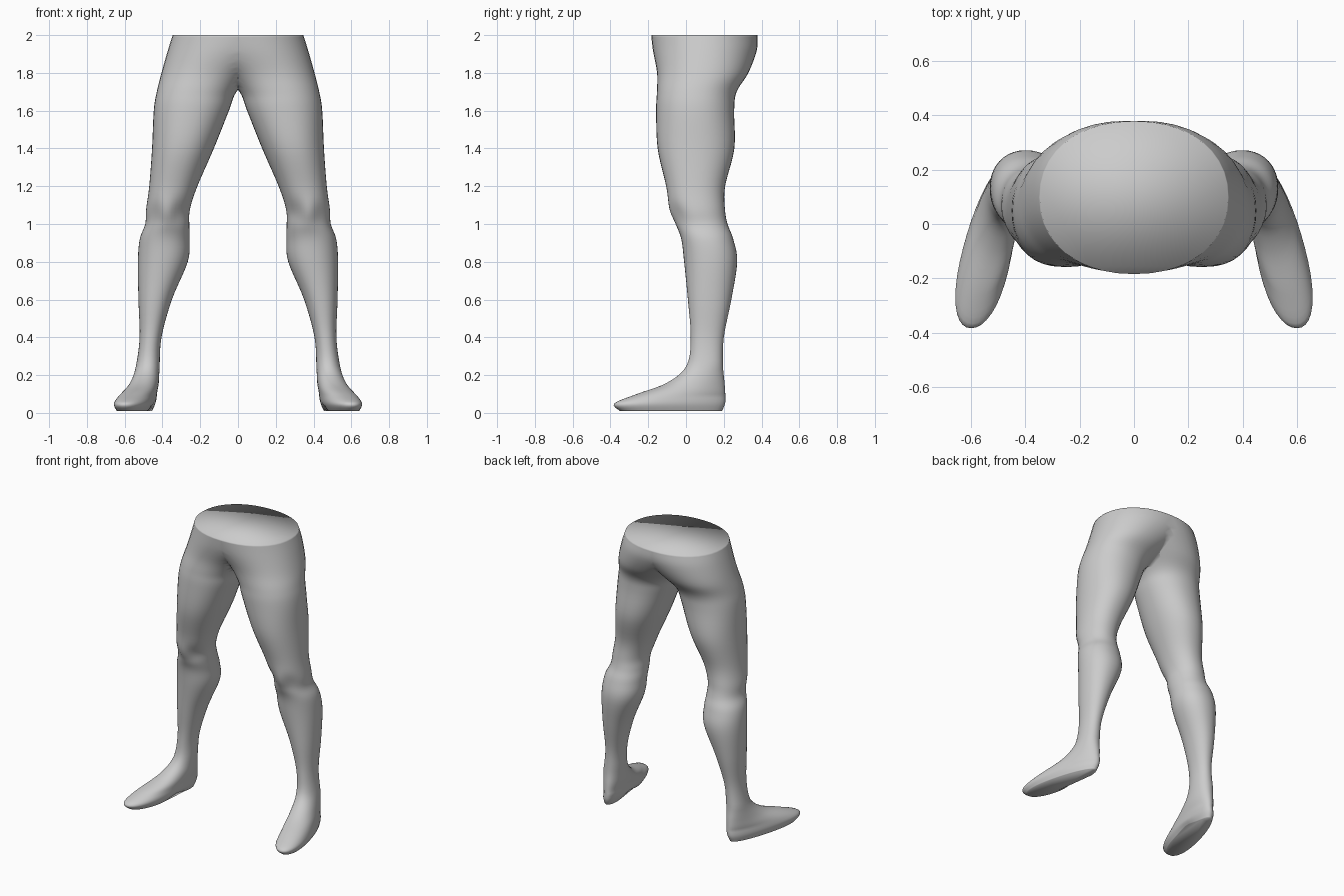
import bpy, bmesh, math

if "Cube" in bpy.data.objects:
    bpy.data.objects.remove(bpy.data.objects["Cube"])

SEG, SUB = 40, 5

# Horizontal stations of one leg: z, inner x, outer x, front y, back y
STATIONS = [
    (.01, .465, .615, -.35, .19),     # sole
    (.05, .448, .628, -.38, .207),    # toes
    (.10, .435, .602, -.26, .208),    # instep
    (.16, .42, .566, -.10, .204),
    (.25, .415, .54, .003, .196),     # ankle
    (.40, .405, .521, .025, .20),
    (.60, .35, .527, .01, .24),
    (.80, .266, .53, -.01, .271),     # calf
    (.92, .256, .52, -.025, .25),
    (1.0, .258, .491, -.055, .22),
    (1.08, .254, .486, -.088, .206),  # knee
    (1.2, .215, .47, -.105, .207),
    (1.4, .128, .455, -.15, .256),    # thigh
    (1.6, .048, .446, -.158, .255),
    (1.7, .008, .43, -.154, .268),    # crotch
    (1.8, -.09, .405, -.153, .33),    # buttocks
    (1.92, -.27, .371, -.175, .375),
    (2.0, -.345, .346, -.184, .378),  # waist
]


def smooth_stations(keys):
    """Catmull-Rom through the stations."""
    out = []
    for i in range(len(keys) - 1):
        p = [keys[max(i - 1, 0)], keys[i], keys[i + 1], keys[min(i + 2, len(keys) - 1)]]
        for s in range(SUB):
            t = s / SUB
            out.append([b + .5 * t * (c - a + t * (2 * a - 5 * b + 4 * c - d
                        + t * (3 * (b - c) + d - a))) for a, b, c, d in zip(*p)])
    return out + [list(keys[-1])]


def bell(v, middle, width):
    return math.exp(-((v - middle) / width) ** 2)


def rounded(v):
    """Makes an ellipse slightly boxy."""
    return math.copysign(abs(v) ** .93, v)


def ring(bm, z, x0, x1, y0, y1):
    cx, cy, rx, ry = (x0 + x1) / 2, (y0 + y1) / 2, (x1 - x0) / 2, (y1 - y0) / 2
    foot = min(1, max(0, (.25 - z) / .16))  # feet turn out and widen to the toes
    verts = []
    for i in range(SEG):
        a = 2 * math.pi * i / SEG
        c, s = rounded(math.cos(a)), rounded(math.sin(a))
        x = cx - .2 * foot * ry * s + rx * c * (1 - .2 * foot * s)
        y = cy + ry * s
        lift = 0
        if s < 0:  # kneecap, with hollows beside it
            y -= .03 * s * bell(z, 1.06, .06) * (1 - bell(x, .375, .05))
        if z < .06 and c < 0:  # arch under the inner side of the foot
            lift = -.5 * c * bell(y, -.02, .09) * (.06 - z)
        verts.append(bm.verts.new((x, y, z + lift)))
    return verts


# Legs and pelvis: one lofted half, cut at the middle and mirrored
bm = bmesh.new()
rings = [ring(bm, *k) for k in smooth_stations(STATIONS)]
for a, b in zip(rings, rings[1:]):
    for i in range(SEG):
        j = (i + 1) % SEG
        bm.faces.new((a[i], a[j], b[j], b[i]))
bm.faces.new(rings[0][::-1])
bm.faces.new(rings[-1])
bmesh.ops.bisect_plane(bm, geom=bm.verts[:] + bm.edges[:] + bm.faces[:], dist=1e-5,
                       plane_co=(0, 0, 0), plane_no=(1, 0, 0), clear_inner=True)
dup = bmesh.ops.duplicate(bm, geom=bm.verts[:] + bm.edges[:] + bm.faces[:])["geom"]
for v in [g for g in dup if isinstance(g, bmesh.types.BMVert)]:
    v.co.x *= -1
bmesh.ops.reverse_faces(bm, faces=[g for g in dup if isinstance(g, bmesh.types.BMFace)])
bmesh.ops.remove_doubles(bm, verts=bm.verts[:], dist=2e-4)
# join the two halves of the waist cap
seam = [e for e in bm.edges if all(abs(v.co.x) < 1e-4 and v.co.z > 1.999 for v in e.verts)]
bmesh.ops.dissolve_edges(bm, edges=seam)
bmesh.ops.recalc_face_normals(bm, faces=bm.faces[:])
for f in bm.faces:
    f.smooth = True

mesh = bpy.data.meshes.new("legs")
bm.to_mesh(mesh)
bm.free()
legs = bpy.data.objects.new("legs", mesh)
bpy.context.collection.objects.link(legs)
